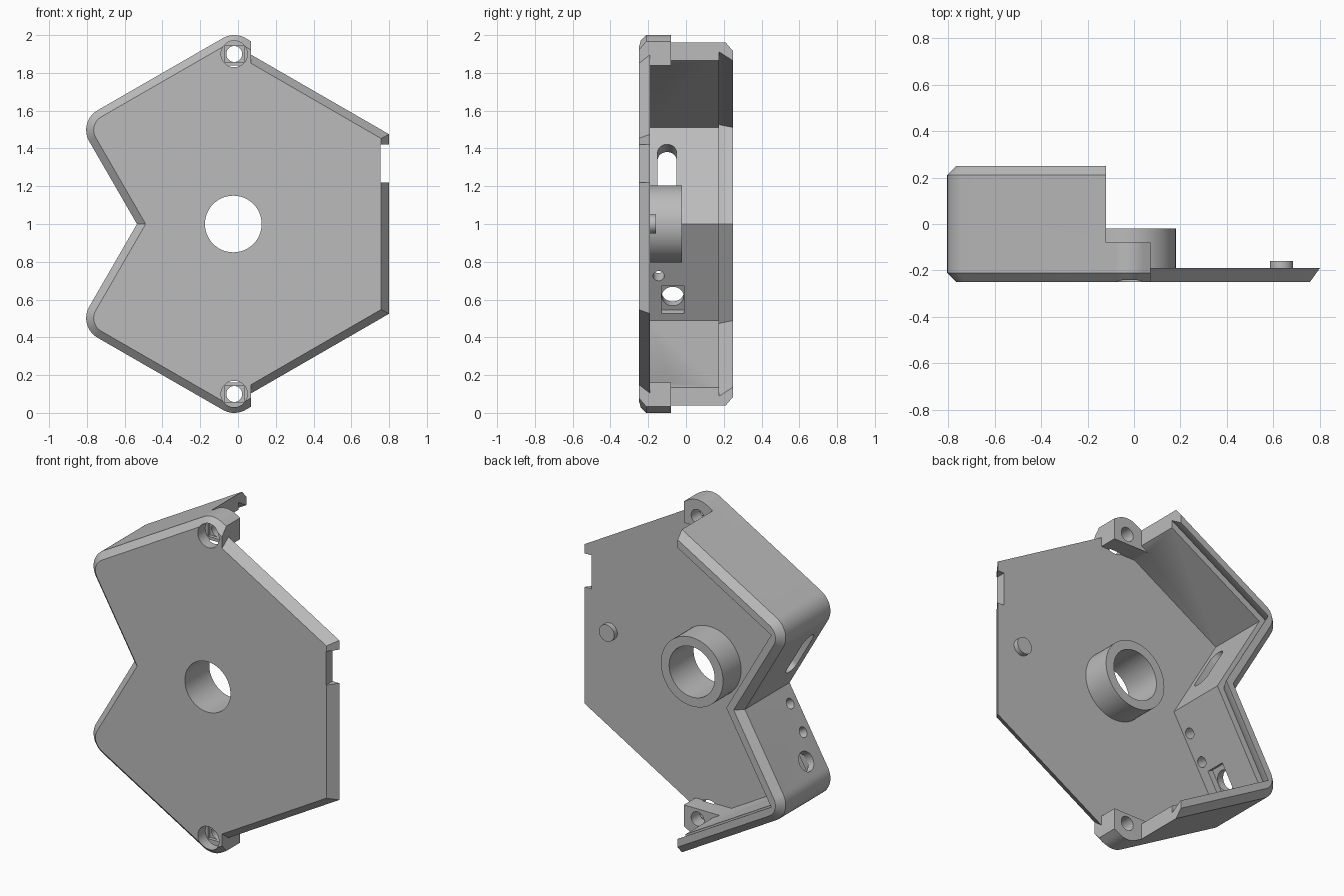
import bpy, bmesh, math
from mathutils import Vector

if "Cube" in bpy.data.objects:
    bpy.data.objects.remove(bpy.data.objects["Cube"])

grey = bpy.data.materials.new("mid_grey")
grey.use_nodes = True
GREY = (0.5, 0.5, 0.5, 1)
grey.diffuse_color = GREY
grey.node_tree.nodes["Principled BSDF"].inputs["Base Color"].default_value = GREY


def loft(name, rings):
    """Closed solid through matching rings of 3D points."""
    bm = bmesh.new()
    loops = [[bm.verts.new(p) for p in ring] for ring in rings]
    for a, b in zip(loops, loops[1:]):
        for i in range(len(a)):
            j = (i + 1) % len(a)
            bm.faces.new((a[i], a[j], b[j], b[i]))
    bm.faces.new(loops[0])
    bm.faces.new(loops[-1])
    bmesh.ops.recalc_face_normals(bm, faces=bm.faces)
    mesh = bpy.data.meshes.new(name)
    bm.to_mesh(mesh)
    bm.free()
    mesh.materials.append(grey)
    obj = bpy.data.objects.new(name, mesh)
    bpy.context.collection.objects.link(obj)
    return obj


def layer(profile, y):
    return [(x, y, z) for x, z in profile]


def box(x0, x1, y0, y1, z0, z1):
    p = [(x0, z0), (x1, z0), (x1, z1), (x0, z1)]
    return loft("cutter", [layer(p, y0), layer(p, y1)])


def circle(x, z, r, n=48):
    return [(x + r * math.cos(math.tau * i / n), z + r * math.sin(math.tau * i / n))
            for i in range(n)]


def rod(name, x, z, r, y0, y1):
    c = circle(x, z, r)
    return loft(name, [layer(c, y0), layer(c, y1)])


def cut(obj, *cutters):
    """Subtract each cutter, bake the result and drop the cutter."""
    for c in cutters:
        c.hide_render = True
        mod = obj.modifiers.new("cut", 'BOOLEAN')
        mod.operation, mod.solver, mod.object = 'DIFFERENCE', 'EXACT', c
        graph = bpy.context.evaluated_depsgraph_get()
        mesh = bpy.data.meshes.new_from_object(obj.evaluated_get(graph))
        obj.modifiers.clear()
        obj.data = mesh
        bpy.data.objects.remove(c)


# Notched outline (x, z), counterclockwise, with a corner radius each
R = 0.12
CORNERS = [((-0.535, 1), 0), ((-0.848, 0.458), R), ((-0.02, -0.0186), R), ((0.5, 0.2816), 0),
           ((0.5, 1.7184), 0), ((-0.02, 2.0186), R), ((-0.848, 1.542), R)]


def outline(inset, rounded=True, steps=12):
    pts = []
    n = len(CORNERS)
    for i, (p, r) in enumerate(CORNERS):
        p = Vector(p)
        d0 = (p - Vector(CORNERS[i - 1][0])).normalized()
        d1 = (Vector(CORNERS[(i + 1) % n][0]) - p).normalized()
        n0, n1 = Vector((d0.y, -d0.x)), Vector((d1.y, -d1.x))
        miter = (n0 + n1) / (1 + n0.dot(n1))
        if r and rounded:
            a0 = math.atan2(n0.y, n0.x)
            sweep = math.acos(n0.dot(n1))
            for k in range(steps + 1):
                a = a0 + sweep * k / steps
                pts.append(p - miter * r + (r - inset) * Vector((math.cos(a), math.sin(a))))
        else:
            pts.append(p - miter * inset)
    return pts


# Housing: chamfered outer solid
housing = loft("housing", [layer(outline(d), y) for d, y in
                           ((0.04, -0.25), (0, -0.21), (0, 0.21), (0.04, 0.25))])

# Cavity, leaving the two screw bosses standing
cavity_profile = outline(0.082, False)
cavity = loft("cavity", [layer(cavity_profile, -0.19), layer(cavity_profile, 0.3)])
for z0, z1 in ((1.84, 2.1), (-0.1, 0.16)):
    cut(cavity, box(-0.2, 0.2, -0.3, -0.08, z0, z1))

# Dovetail rebate around the open back
rebate = loft("rebate", [layer(outline(d, False), y) for d, y in ((0.043, 0.175), (0.09, 0.26))])
cut(housing, cavity, rebate,
    box(0.07, 1, -0.5, 0.5, -0.5, 2.5),
    box(-0.12, 1, -0.08, 0.5, -0.5, 2.5))

# Centre bore and stepped screw holes
HUB_X = -0.025
cut(housing, rod("bore", HUB_X, 1, 0.15, -0.3, -0.1))
for z in (1.9, 0.1):
    cut(housing, rod("screw", -0.02, z, 0.042, -0.3, 0),
        rod("counterbore", -0.02, z, 0.07, -0.3, -0.18),
        box(-0.072, 0.032, -0.2, -0.16, z - 0.042, z + 0.042))


def wall_cutter(side, t, y, half_t, half_y, depth0, depth1, round_ends=True):
    """Cutter through a notch wall; side is +1 above, -1 below, t runs from the notch."""
    along = Vector((-0.5, 0, 0.866 * side))
    out = Vector((-0.866, 0, -0.5 * side))
    base = Vector((-0.535, y, 1)) + along * t
    if round_ends:
        shape = []
        for i in range(32):
            a = math.tau * (i + 0.5) / 32
            shift = math.copysign(half_t - half_y, math.cos(a))
            shape.append((shift + half_y * math.cos(a), half_y * math.sin(a)))
    else:
        shape = [(half_t, half_y), (-half_t, half_y), (-half_t, -half_y), (half_t, -half_y)]
    return loft("cutter", [[base + along * u + Vector((0, v, 0)) + out * w for u, v in shape]
                           for w in (depth0, depth1)])


# Slot in the upper notch wall; pin holes, socket hole and pocket in the lower one
cut(housing,
    wall_cutter(1, 0.29, -0.1, 0.15, 0.05, -0.15, 0.05),
    wall_cutter(-1, 0.1, -0.145, 0.03, 0.03, -0.12, 0.05),
    wall_cutter(-1, 0.27, -0.145, 0.03, 0.03, -0.12, 0.05),
    wall_cutter(-1, 0.416, -0.07, 0.058, 0.058, -0.15, 0.05),
    wall_cutter(-1, 0.416, -0.07, 0.085, 0.06, -0.15, -0.045, False))

# Bevelled plate on the open side, with an edge window
front = [(0.07, 1.85), (0.757, 1.453), (0.757, 0.547), (0.07, 0.15)]
back = [(0.07, 1.896), (0.8, 1.475), (0.8, 0.525), (0.07, 0.104)]
plate = loft("side_plate", [layer(front, -0.25), layer(back, -0.19)])
cut(plate, rod("bore", HUB_X, 1, 0.15, -0.3, -0.1),
    box(0.755, 0.9, -0.3, -0.1, 1.22, 1.42))

# Hub sleeve and locating pin
hub = rod("hub_sleeve", HUB_X, 1, 0.205, -0.19, -0.02)
cut(hub, rod("bore", HUB_X, 1, 0.15, -0.3, 0.1))
pin = rod("locating_pin", 0.635, 1, 0.05, -0.19, -0.16)

bpy.ops.object.select_all(action='DESELECT')
for obj in (housing, plate, hub, pin):
    obj.select_set(True)
bpy.context.view_layer.objects.active = housing
bpy.ops.object.shade_smooth_by_angle(angle=math.radians(30))
